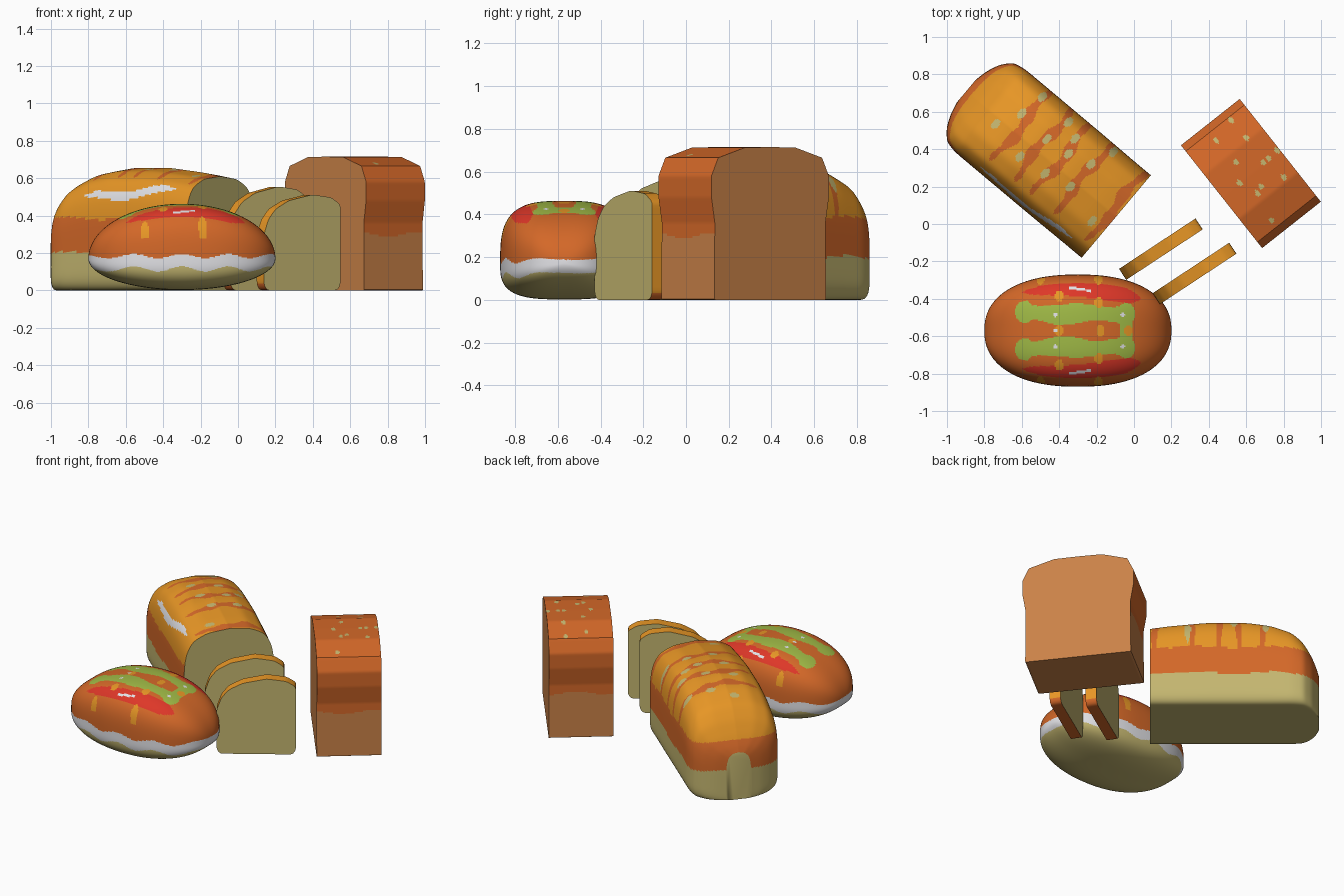
import bpy, bmesh, math
from math import sin, cos, pi, hypot
from mathutils import Vector

if "Cube" in bpy.data.objects:
    bpy.data.objects.remove(bpy.data.objects["Cube"])


def srgb(r, g, b):
    f = lambda c: (c / 255 / 12.92) if c < 11 else ((c / 255 + 0.055) / 1.055) ** 2.4
    return (f(r), f(g), f(b), 1)


PALETTE = [("golden crust", (234, 152, 38)), ("orange crust", (212, 104, 40)),
           ("pale crumb", (196, 182, 112)), ("tan crust", (202, 130, 72)),
           ("white cream", (226, 226, 230)), ("red sauce", (222, 55, 40)),
           ("green lettuce", (160, 186, 70))]
GOLD, ORANGE, CRUMB, TAN, WHITE, RED, GREEN = range(7)
MATS = []
for name, rgb in PALETTE:
    m = bpy.data.materials.new(name)
    m.diffuse_color = srgb(*rgb)
    m.use_nodes = True
    m.node_tree.nodes["Principled BSDF"].inputs["Base Color"].default_value = m.diffuse_color
    MATS.append(m)


def frame(ox, oy, deg):
    """Local (along, across, z) to world, and the inverse in plan."""
    c, s = cos(math.radians(deg)), sin(math.radians(deg))
    to = lambda u, v, z: Vector((ox + u * c - v * s, oy + u * s + v * c, z))
    fro = lambda x, y: ((x - ox) * c + (y - oy) * s, -(x - ox) * s + (y - oy) * c)
    return to, fro


def trace(points, n, passes=0):
    """Evenly sample a polyline and soften its corners; ends stay fixed."""
    pts = [Vector(p) for p in points]
    acc = [0]
    for a, b in zip(pts, pts[1:]):
        acc.append(acc[-1] + (b - a).length)
    out, k = [], 0
    for i in range(n + 1):
        d = acc[-1] * i / n
        while k < len(pts) - 2 and acc[k + 1] < d:
            k += 1
        out.append(pts[k].lerp(pts[k + 1], (d - acc[k]) / (acc[k + 1] - acc[k])))
    for _ in range(passes):
        out = [out[0]] + [(a + b * 2 + c) / 4 for a, b, c in zip(out, out[1:], out[2:])] + [out[-1]]
    return out


def mirrored(half):
    """Close a half outline that runs from bottom centre to top centre."""
    return half + [Vector((-p.x, p.y)) for p in half[-2:0:-1]]


def loft(name, rings, rule):
    """Skin closed rings, cap both ends, colour faces by rule(centre, normal, is_cap)."""
    bm = bmesh.new()
    vs = [[bm.verts.new(p) for p in r] for r in rings]
    n = len(vs[0])
    for a, b in zip(vs, vs[1:]):
        for i in range(n):
            bm.faces.new((a[i], a[(i + 1) % n], b[(i + 1) % n], b[i]))
    caps = [bm.faces.new(vs[0]), bm.faces.new(vs[-1])]
    bmesh.ops.recalc_face_normals(bm, faces=bm.faces)
    for f in bm.faces:
        f.material_index = rule(f.calc_center_median(), f.normal,
                                caps.index(f) + 1 if f in caps else 0)
    me = bpy.data.meshes.new(name)
    bm.to_mesh(me)
    bm.free()
    for m in MATS:
        me.materials.append(m)
    ob = bpy.data.objects.new(name, me)
    bpy.context.collection.objects.link(ob)
    bpy.ops.object.select_all(action='DESELECT')
    ob.select_set(True)
    bpy.context.view_layer.objects.active = ob
    bpy.ops.object.shade_smooth_by_angle(angle=math.radians(40))
    return ob


def spot(u, v, spots, ru, rv):
    return any(((u - a) / ru) ** 2 + ((v - b) / rv) ** 2 < 1 for a, b in spots)


# Long loaf with a cut end
to_l, fro_l = frame(-0.095, 0.04, 140)
LOAF_SEEDS = [fro_l(*p) for p in [(-.74, .535), (-.60, .59), (-.49, .68), (-.61, .36), (-.465, .455),
              (-.35, .545), (-.315, .455), (-.475, .27), (-.35, .375), (-.34, .2), (-.23, .32),
              (-.11, .385), (-.225, .015)]]
stations = trace([(0, .288, .61), (.12, .288, .63), (.35, .29, .655), (.6, .29, .655), (.75, .29, .63),
                  (.88, .29, .575), (.95, .277, .5), (1.0, .22, .42), (1.03, .15, .36),
                  (1.045, .08, .32)], 190, 30)
section = mirrored(trace([(0, 0), (.9, 0), (1, .07), (1, .6), (.95, .77), (.8, .9), (.48, .975), (0, 1)],
                         110, 14))


def loaf_rule(p, n, cap):
    if cap == 1:
        return CRUMB
    u, v = fro_l(p.x, p.y)
    wave = .008 * sin(14 * u + 9 * v)
    if p.z < .2 + wave:
        return CRUMB
    if v > .15 and .1 < u < .74:                      # pale gleam on the front shoulder
        t = (u - .1) / .64
        if abs(p.z - (.54 - .045 * t + .012 * sin(9 * t))) < .022 * (1 - (2 * t - 1) ** 4):
            return WHITE
    if p.z < .385 + wave:
        return ORANGE
    if spot(u, v, LOAF_SEEDS, .02, .03):
        return CRUMB
    k = 1 - ((v + .05) / .255) ** 2                   # slashes across the top
    if k > 0:
        for s in (.70, .55, .42, .27, .035):
            if abs(u - s + .012 * sin(17 * v + 20 * s)) < .028 * k ** .5 * (1 + .3 * sin(40 * v)):
                return ORANGE
    return GOLD


loft("long_loaf", [[to_l(s.x, q.x * s.y, q.y * s.z) for q in section] for s in stations], loaf_rule)

# Filled bun
BX, BY = -.3, -.57


def bun_ring(a):
    x = cos(a)
    w = .3 * max(0, 1 - abs(x) ** 2.3) ** (1 / 2.3)
    h = max(0, 1 - x * x) ** .5
    ring = []
    for i in range(240):
        c, s = cos(2 * pi * i / 240), sin(2 * pi * i / 240)
        r = (abs(c) ** 3.2 + abs(s) ** 3.2) ** (-1 / 3.2)
        ring.append((BX + .5 * x, BY + w * r * c, .17 + (.293 if s > 0 else .168) * h * r * s))
    return ring


def bun_rule(p, n, cap):
    x, y = p.x, abs(p.y - BY)
    wave = .014 * sin(25 * x + 4 * p.y)
    if p.z < .115 + wave:
        return CRUMB
    if p.z < .183 + wave * .8:
        return WHITE
    if p.z < .28:
        return ORANGE
    if spot(x, y, [(-.42, .085), (-.42, 0), (-.06, .085)], .011, .011):
        return WHITE
    if abs(x + .29) < .06 and abs(y - .222 + .15 * (x + .29)) < .007:
        return WHITE
    if spot(x, y, [(-.4, .185), (-.19, .15), (-.4, 0), (-.18, 0), (-.03, 0), (-.5, .275), (-.19, .275)],
            .022, .03):
        return GOLD
    # lettuce strips joined at one end
    if spot(x, y, [(-.585, .1)], .05, .06) or spot(x, y, [(-.04, .09)], .045, .06):
        return GREEN
    if -.59 < x < -.03 and abs(y - .09 - .006 * sin(20 * x)) < .047 + .01 * sin(16 * x + 1):
        return GREEN
    if -.075 < x < -.005 and y < .1:
        return GREEN
    # sauce along both sides
    if -.6 < x < .04:
        t = (x + .6) / .64
        mid = .205 + .03 * sin(pi * t) - .035 * t
        if abs(y - mid) < (.022 + .03 * t) * (1 - (2 * t - 1) ** 6):
            return RED
    return ORANGE


loft("filled_bun", [bun_ring(.006 + (pi - .012) * i / 200) for i in range(201)], bun_rule)

# Two cut slices
slice_outline = trace([(.25, 0), (.47, 0), (.49, .03), (.49, .46), (.43, .497), (.31, .512), (.16, .48),
                       (.075, .435), (.03, .38), (0, .3), (0, .03), (.02, 0), (.25, 0)], 120, 1)[:-1]


def slice_rule(p, n, cap):
    return CRUMB if cap else ORANGE if n.z < -.2 else GOLD


for label, ox, oy, tall in (("front_slice", .10, -.37, 1), ("back_slice", -.08, -.24, 1.085)):
    to_s, _ = frame(ox, oy, -56.6)
    loft(label, [[to_s(u, q.x, q.y * tall) for q in slice_outline] for u in (0, .07)], slice_rule)

# Thick block of bread
to_b, fro_b = frame(.625, .27, 38.3)
BLOCK_SEEDS = [fro_b(*p) for p in [(.52, .555), (.44, .445), (.6, .46), (.765, .395), (.545, .33), (.69, .33),
               (.80, .25), (.565, .22), (.68, .2), (.66, .165), (.735, .02), (.72, .35)]]
block_outline = mirrored(trace([(0, 0), (.333, 0), (.33, .36), (.35, .48), (.35, .58), (.31, .665),
                                (.15, .713), (0, .715)], 130, 0))


def block_rule(p, n, cap):
    u, v = fro_b(p.x, p.y)
    if cap or p.z < .3 + .012 * sin(16 * u + 3 * v):
        return TAN
    if n.z > .2 and spot(u, v, BLOCK_SEEDS, .013, .018):
        return CRUMB
    return ORANGE


loft("bread_block", [[to_b(-.2 + .4 * i / 60, q.x, q.y) for q in block_outline] for i in range(61)],
     block_rule)
